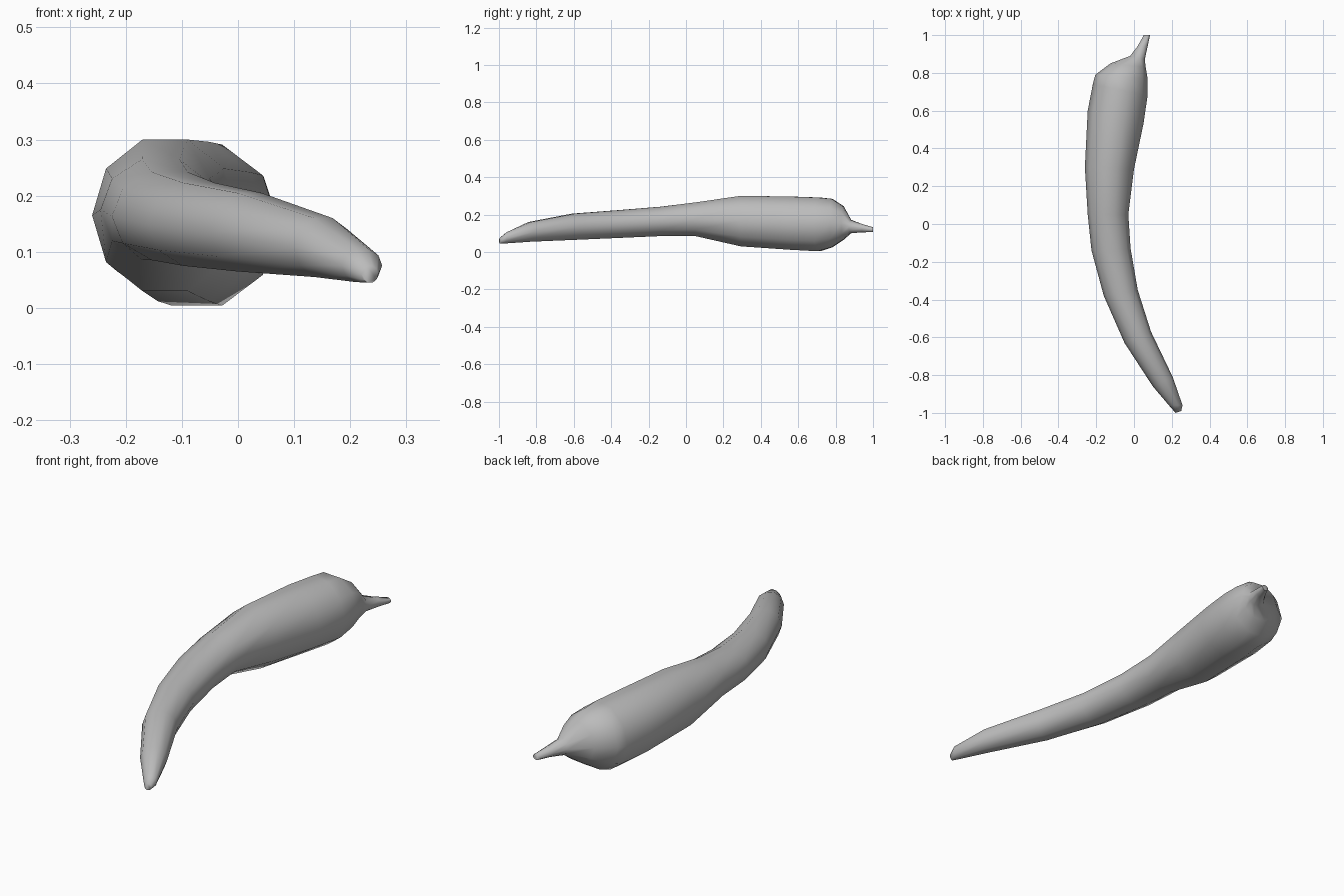
import bpy, bmesh, math

if "Cube" in bpy.data.objects:
    bpy.data.objects.remove(bpy.data.objects["Cube"], do_unlink=True)

SIDES = 10

grey = bpy.data.materials.new("plain grey")
grey.use_nodes = True
colour = (0.5, 0.5, 0.5, 1)
grey.diffuse_color = colour
grey.node_tree.nodes["Principled BSDF"].inputs["Base Color"].default_value = colour

# Cross-sections from pointed tip to stem end:
# left y, left x, right y, right x, bottom z, top z
sections = [
    (-1.0, 0.22, -0.99, 0.25, 0.045, 0.075),
    (-0.96, 0.185, -0.96, 0.257, 0.046, 0.105),
    (-0.86, 0.10, -0.81, 0.205, 0.055, 0.16),
    (-0.63, -0.05, -0.57, 0.09, 0.065, 0.205),
    (-0.38, -0.16, -0.35, 0.02, 0.075, 0.223),
    (-0.14, -0.225, -0.13, -0.018, 0.085, 0.242),
    (0.05, -0.245, 0.05, -0.03, 0.085, 0.265),
    (0.30, -0.26, 0.29, 0.0, 0.03, 0.30),
    (0.60, -0.245, 0.53, 0.05, 0.012, 0.296),
    (0.74, -0.218, 0.68, 0.072, 0.004, 0.291),
    (0.79, -0.205, 0.77, 0.072, 0.025, 0.284),
    (0.85, -0.125, 0.83, 0.062, 0.065, 0.245),
    (0.89, -0.02, 0.87, 0.057, 0.10, 0.172),
    (0.94, 0.018, 0.94, 0.072, 0.105, 0.15),
    (1.0, 0.052, 1.0, 0.085, 0.106, 0.132),
]


def loft(name, rows, material):
    """Skin a closed tube through slanted oval rings."""
    bm = bmesh.new()
    rings = []
    reach = math.sin(math.tau / 5)  # highest corner of a ten-sided ring
    for yl, xl, yr, xr, low, high in rows:
        ring = []
        for i in range(SIDES):
            a = math.tau * i / SIDES
            t = (math.cos(a) + 1) / 2
            ring.append(bm.verts.new((
                xl + (xr - xl) * t,
                yl + (yr - yl) * t,
                (low + high) / 2 + (high - low) / 2 * math.sin(a) / reach)))
        rings.append(ring)
    for a, b in zip(rings, rings[1:]):
        for i in range(SIDES):
            j = (i + 1) % SIDES
            bm.faces.new((a[i], a[j], b[j], b[i]))
    bm.faces.new(rings[0])
    bm.faces.new(rings[-1])
    bmesh.ops.recalc_face_normals(bm, faces=bm.faces)
    mesh = bpy.data.meshes.new(name)
    bm.to_mesh(mesh)
    bm.free()
    mesh.materials.append(material)
    obj = bpy.data.objects.new(name, mesh)
    bpy.context.collection.objects.link(obj)
    return obj


# Curved pod running smoothly into its short stem
pod = loft("pod_and_stem", sections, grey)
bpy.ops.object.select_all(action="DESELECT")
pod.select_set(True)
bpy.context.view_layer.objects.active = pod
bpy.ops.object.shade_smooth_by_angle(angle=math.radians(75))
